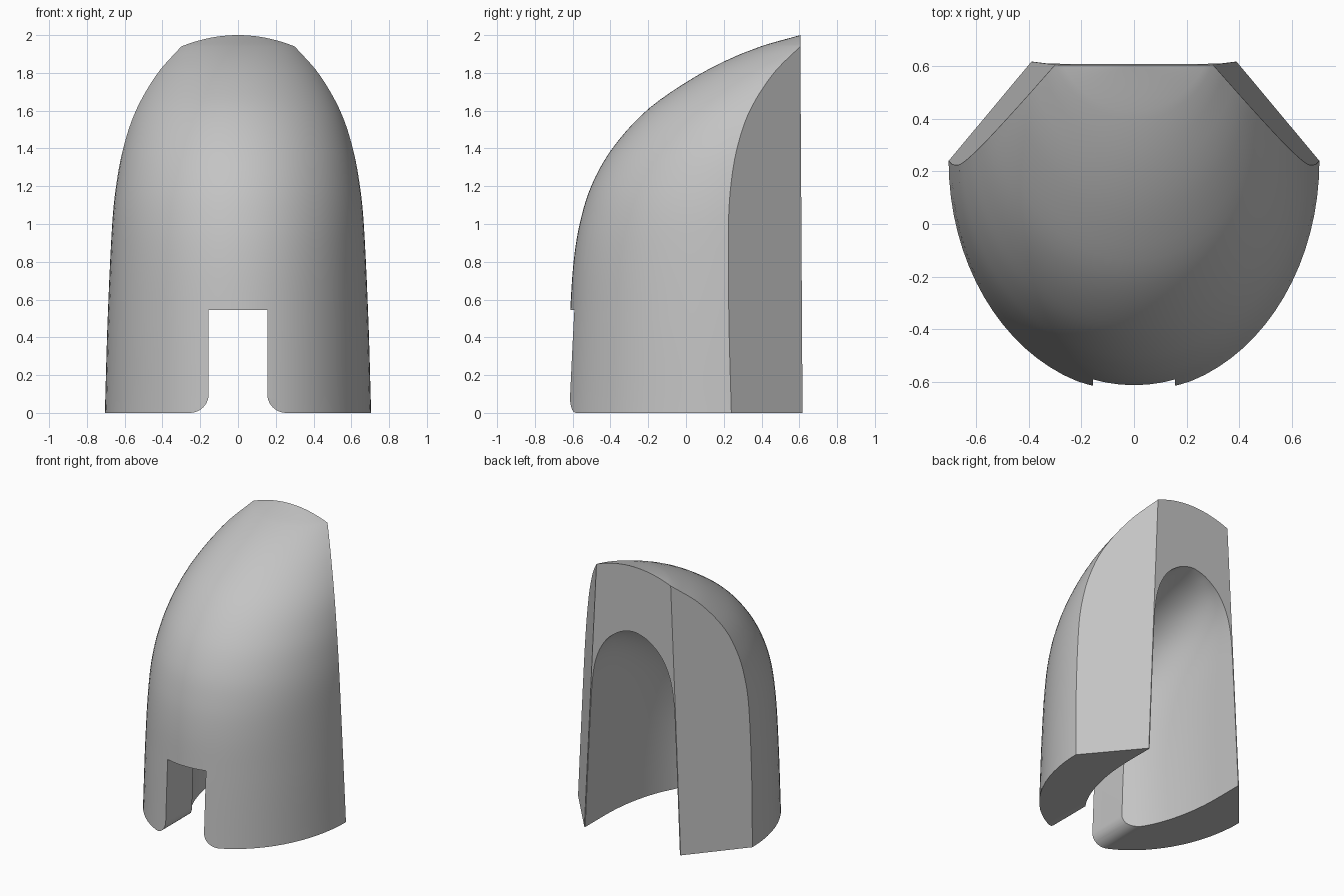
import bpy, bmesh, math

cube = bpy.data.objects.get("Cube")
if cube:
    bpy.data.objects.remove(cube, do_unlink=True)

grey = bpy.data.materials.new("plain grey")
grey.use_nodes = True
grey.diffuse_color = (0.55, 0.55, 0.55, 1)
grey.node_tree.nodes["Principled BSDF"].inputs["Base Color"].default_value = (0.55, 0.55, 0.55, 1)


def sample(keys, z):
    """Smooth value at height z through (height, value) keys."""
    def slope(i):
        a, b = keys[max(i - 1, 0)], keys[min(i + 1, len(keys) - 1)]
        return (b[1] - a[1]) / (b[0] - a[0])
    z = min(max(z, keys[0][0]), keys[-1][0])
    i = max(k for k in range(len(keys) - 1) if keys[k][0] <= z)
    (z0, v0), (z1, v1) = keys[i], keys[i + 1]
    h = z1 - z0
    t = (z - z0) / h
    return (v0 * (1 + 2 * t) * (1 - t) ** 2 + slope(i) * h * t * (1 - t) ** 2
            + v1 * t * t * (3 - 2 * t) + slope(i + 1) * h * t * t * (t - 1))


def loft(name, rings):
    """Closed solid through rings with equal point counts."""
    bm = bmesh.new()
    rows = [[bm.verts.new(p) for p in ring] for ring in rings]
    n = len(rows[0])
    for a, b in zip(rows, rows[1:]):
        for i in range(n):
            j = (i + 1) % n
            bm.faces.new((a[i], a[j], b[j], b[i]))
    bm.faces.new(rows[0][::-1])
    bm.faces.new(rows[-1])
    bmesh.ops.remove_doubles(bm, verts=bm.verts, dist=0.0002)
    bmesh.ops.recalc_face_normals(bm, faces=bm.faces)
    me = bpy.data.meshes.new(name)
    bm.to_mesh(me)
    bm.free()
    me.materials.append(grey)
    ob = bpy.data.objects.new(name, me)
    bpy.context.collection.objects.link(ob)
    return ob


def arc(width, front, back, sweep, z, steps=40):
    """Elliptic arc in plan, bulging to the front."""
    pts = []
    for i in range(steps + 1):
        a = sweep * (2 * i / steps - 1)
        pts.append((width * math.sin(a) / math.sin(sweep),
                    front + (back - front) * (1 - math.cos(a)) / (1 - math.cos(sweep)), z))
    return pts


# Outer dome with slanted rear corners
FRONT = [(0, -.64), (.54, -.613), (.8, -.595), (1, -.563), (1.2, -.502), (1.4, -.39),
         (1.6, -.21), (1.75, 0), (1.86, .2), (1.94, .395), (2, .605)]
SIDE = [(0, .24), (.5, .227), (1, .225), (1.2, .237), (1.4, .27), (1.6, .338), (1.8, .465), (1.94, .605)]
SHOULDER = 1.94


def corner(z):
    return .39 - .0464 * z, .617 - .006 * z


def dome_ring(z):
    cx, cy = corner(min(z, SHOULDER))
    cy = corner(z)[1]
    if z < SHOULDER:
        side = min(sample(SIDE, z), cy)
        width = cx + (cy - side) * .835
    else:
        side = cy
        width = cx = cx * math.sqrt(max(2 - z, 0) / (2 - SHOULDER))
    t = max(0, z - .9) / 1.1
    ring = arc(width, min(sample(FRONT, z), side), side, math.radians(90 - 28 * t * t), z)
    return ring + [(cx, cy, z), (-cx, cy, z)]


heights = [SHOULDER * i / 48 for i in range(49)]
heights += [2 - .06 * (1 - i / 10) ** 2 for i in range(1, 11)]
shell = loft("dome_shell", [dome_ring(z) for z in heights])

# Arched hollow, open at the rear and underneath
HOLLOW_FRONT = [(0, -.38), (.54, -.36), (.8, -.3), (1, -.2), (1.2, -.01), (1.35, .2), (1.45, .4), (1.53, .62)]
HOLLOW_WIDTH = [(0, .383), (.9, .341), (1.15, .322), (1.3, .283), (1.42, .21), (1.5, .105), (1.53, .02)]


def hollow_ring(z):
    w, front = sample(HOLLOW_WIDTH, z), sample(HOLLOW_FRONT, z)
    back = .4 + .23 * max(0, z / 1.53) ** 3
    return arc(w, front, back, math.pi / 2, z) + [(w, .8, z), (-w, .8, z)]


hollow = loft("hollow_cutter", [hollow_ring(z) for z in [-.1] + [1.53 * math.sin(math.pi / 2 * i / 40) for i in range(41)]])

# Front doorway with flared rounded feet
half = [(.155, .545)]
half += [(.255 - .1 * math.cos(a), .1 - .1 * math.sin(a)) for a in (math.pi / 2 * i / 10 for i in range(11))]
half.append((.255, -.1))
outline = half + [(-x, z) for x, z in reversed(half)]
doorway = loft("doorway_cutter", [[(x, y, z) for x, z in outline] for y in (-1, .3)])

for cutter in (hollow, doorway):
    cutter.hide_render = True
    cutter.hide_viewport = True
    mod = shell.modifiers.new(cutter.name, 'BOOLEAN')
    mod.operation = 'DIFFERENCE'
    mod.solver = 'EXACT'
    mod.object = cutter

# Bake the cuts, then shade
bpy.context.view_layer.update()
graph = bpy.context.evaluated_depsgraph_get()
cut_mesh = bpy.data.meshes.new_from_object(shell.evaluated_get(graph))
shell.modifiers.clear()
shell.data = cut_mesh
for cutter in (hollow, doorway):
    bpy.data.objects.remove(cutter, do_unlink=True)
bpy.ops.object.select_all(action='DESELECT')
shell.select_set(True)
bpy.context.view_layer.objects.active = shell
bpy.ops.object.shade_smooth_by_angle(angle=math.radians(25))
